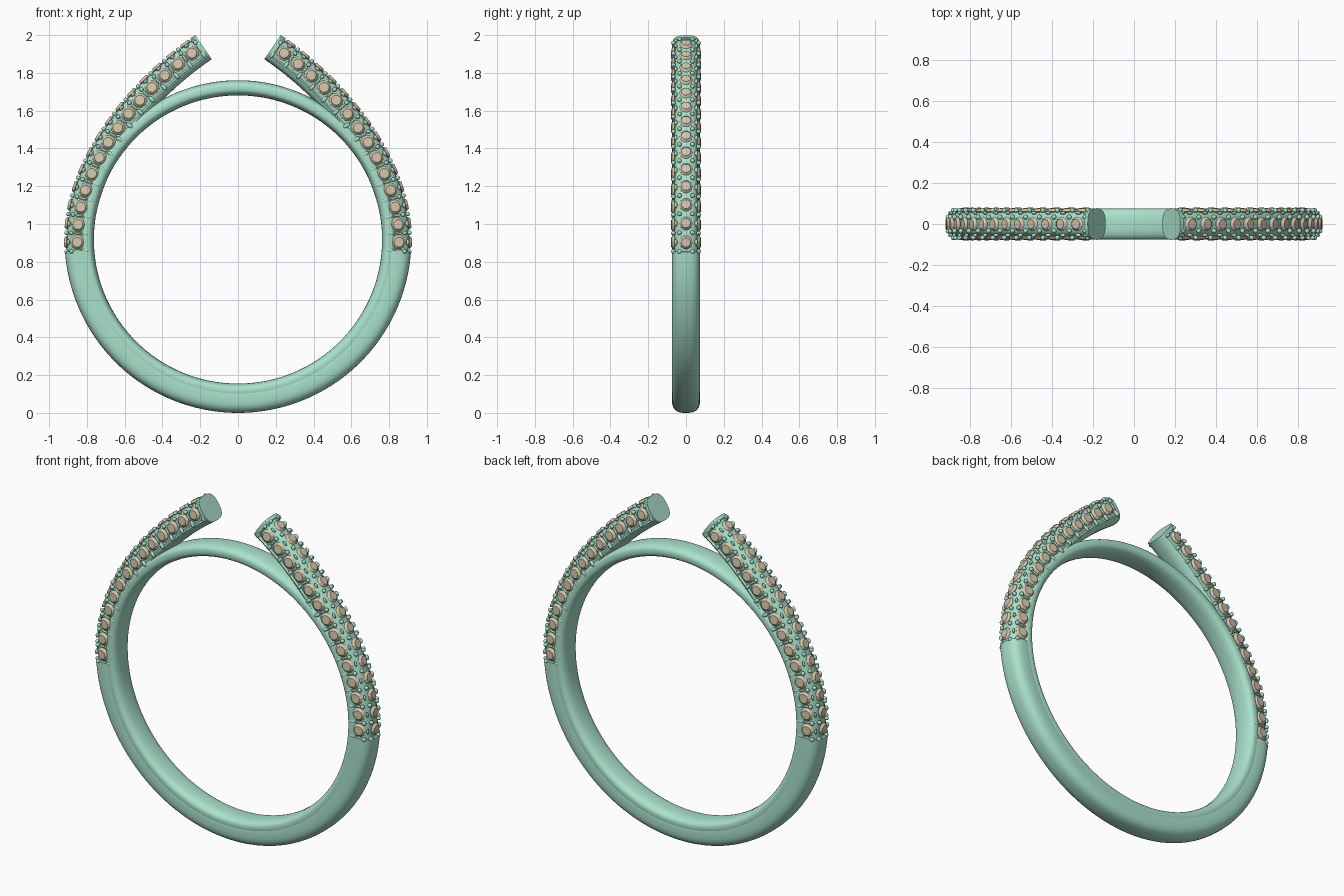
import bpy, bmesh, math
from mathutils import Vector, Matrix

if "Cube" in bpy.data.objects:
    bpy.data.objects.remove(bpy.data.objects["Cube"])

CZ, RC = 0.918, 0.841        # ring centre height, shank centreline radius
HU, HY = 0.077, 0.075        # half thickness, half width of the band

def material(name, col):
    m = bpy.data.materials.new(name)
    m.diffuse_color = (*col, 1)
    m.use_nodes = True
    m.node_tree.nodes["Principled BSDF"].inputs["Base Color"].default_value = m.diffuse_color
    return m

METAL = material("green_metal", (0.40, 0.76, 0.60))
STONE = material("tan_stone", (0.66, 0.57, 0.41))

def finish(bm, name, mat, smooth=True, mirror=True):
    bmesh.ops.recalc_face_normals(bm, faces=bm.faces)
    me = bpy.data.meshes.new(name)
    bm.to_mesh(me)
    bm.free()
    ob = bpy.data.objects.new(name, me)
    bpy.context.collection.objects.link(ob)
    me.materials.append(mat)
    if mirror:
        ob.modifiers.new("Mirror", 'MIRROR').use_axis[0] = True
    if smooth:
        bpy.ops.object.select_all(action='DESELECT')
        ob.select_set(True)
        bpy.context.view_layer.objects.active = ob
        bpy.ops.object.shade_smooth_by_angle(angle=math.radians(40))
    return ob

# Centreline of the right half: quarter circle, then a Bezier sweeping to the open tip
pts = [Vector((RC * math.sin(a), 0, CZ - RC * math.cos(a)))
       for a in (math.pi / 2 * i / 100 for i in range(100))]
P = [Vector(p) for p in ((RC, 0, CZ), (RC, 0, CZ + 0.40),
                         (0.513, 0, 1.712), (0.1825, 0, 1.936))]
for i in range(161):
    t = i / 160
    pts.append(P[0] * (1 - t) ** 3 + P[1] * 3 * t * (1 - t) ** 2
               + P[2] * 3 * t * t * (1 - t) + P[3] * t ** 3)
dist = [0.0]
for a, b in zip(pts, pts[1:]):
    dist.append(dist[-1] + (b - a).length)
TOTAL = dist[-1]

def frame(s):
    """Point, tangent and outward normal at length s from the bottom."""
    i = next((k for k in range(1, len(dist)) if dist[k] >= s), len(dist) - 1)
    f = (s - dist[i - 1]) / (dist[i] - dist[i - 1])
    t = (pts[min(i + 1, len(pts) - 1)] - pts[max(i - 2, 0)]).normalized()
    if s <= 1e-6:
        t = Vector((1, 0, 0))
    return pts[i - 1].lerp(pts[i], f), t, Vector((t.z, 0, -t.x))

def profile(hu, hy, n, recess=0.0):
    out = []
    for k in range(48):
        a = 2 * math.pi * k / 48
        c, s = math.cos(a), math.sin(a)
        u = hu * math.copysign(abs(c) ** (2 / n), c)
        y = hy * math.copysign(abs(s) ** (2 / n), s)
        if recess and u > -0.045:
            k2 = 1 - recess / 0.075
            u, y = (u * k2 if u > 0 else u), y * k2
        out.append((u, y))
    return out

def bridge(bm, rings, closed=False):
    n = len(rings[0])
    for j in range(len(rings) if closed else len(rings) - 1):
        a, b = rings[j], rings[(j + 1) % len(rings)]
        for k in range(n):
            bm.faces.new((a[k], a[(k + 1) % n], b[(k + 1) % n], b[k]))

# Open band: full section at the bottom, recessed under the stones, full at the tip
PAVE0, PAVE1 = math.pi / 2 * RC - 0.06, TOTAL - 0.022
full, sunk = profile(HU, HY, 2.8), profile(HU, HY, 2.8, 0.013)
steps = [(PAVE0 * i / 48, full) for i in range(49)]
steps += [(PAVE0 + (PAVE1 - PAVE0) * i / 60, sunk) for i in range(61)]
steps += [(PAVE1, full), (TOTAL, full)]
bm = bmesh.new()
rings = []
for s, prof in steps:
    p, t, n = frame(s)
    rings.append([bm.verts.new(p + n * u + Vector((0, y, 0))) for u, y in prof])
bridge(bm, rings)
bm.faces.new(rings[-1])
finish(bm, "open_band", METAL)

# Thin inner ring that closes the circle at the top
bm = bmesh.new()
rings = []
for i in range(128):
    a = 2 * math.pi * i / 128
    d = Vector((math.cos(a), 0, math.sin(a)))
    rings.append([bm.verts.new(d * (0.803 + u) + Vector((0, y, CZ)))
                  for u, y in profile(0.040, HY, 2.6)])
bridge(bm, rings, True)
finish(bm, "inner_ring", METAL, mirror=False)

# Stones and beads: three rows (front, outer, back) on each arm
COUNT = 14
PITCH = (PAVE1 - PAVE0) / COUNT

def place(s, u, y, nu, ny):
    """Matrix on the band: local x along the arm, z out of the surface."""
    p, t, n = frame(s)
    z = (n * nu + Vector((0, ny, 0))).normalized()
    yy = z.cross(t).normalized()
    m = Matrix((t, yy, z)).transposed().to_4x4()
    m.translation = p + n * u + Vector((0, y, 0))
    return m

def stone(bm, m, r):
    for r1, r2, h, z in ((r, r * 0.68, 0.013, 0), (0.3 * r, r, 0.02, -0.0165)):
        bmesh.ops.create_cone(bm, cap_ends=True, segments=10, radius1=r1, radius2=r2,
                              depth=h, matrix=m @ Matrix.Translation((0, 0, z)))

def bead(bm, m, scale):
    bmesh.ops.create_icosphere(bm, subdivisions=2, radius=1,
                               matrix=m @ Matrix.Diagonal((*scale, 1)))

rows = {"front": (0.010, -0.071, 0.12, -1), "outer": (0.073, 0, 1, 0),
        "back": (0.010, 0.071, 0.12, 1)}
for name, (u, y, nu, ny) in rows.items():
    gems, beads = bmesh.new(), bmesh.new()
    for i in range(COUNT):
        stone(gems, place(PAVE0 + (i + 0.5) * PITCH, u, y, nu, ny),
              0.039 if ny else 0.036)
    for i in range(COUNT + 1):
        s = PAVE0 + i * PITCH
        if ny:
            for uu, yy, sc in ((0.043, 0.067, (0.012, 0.012, 0.012)),
                               (-0.032, 0.068, (0.011, 0.022, 0.009))):
                bead(beads, place(s, uu, yy * ny, nu, ny), sc)
            bead(beads, place(s, 0.012, 0.066 * ny, nu, ny), (0.006, 0.03, 0.006))
        else:
            for sy in (-1, 1):
                bead(beads, place(s, 0.068, 0.034 * sy, 1, 0.3 * sy), (0.012,) * 3)
                # small corner beads between the rows
                bead(beads, place(min(s + PITCH / 2, PAVE1), 0.058, 0.054 * sy, 1, sy),
                     (0.016, 0.007, 0.010))
    finish(gems, name + "_stones", STONE, smooth=False)
    finish(beads, name + "_beads", METAL)
